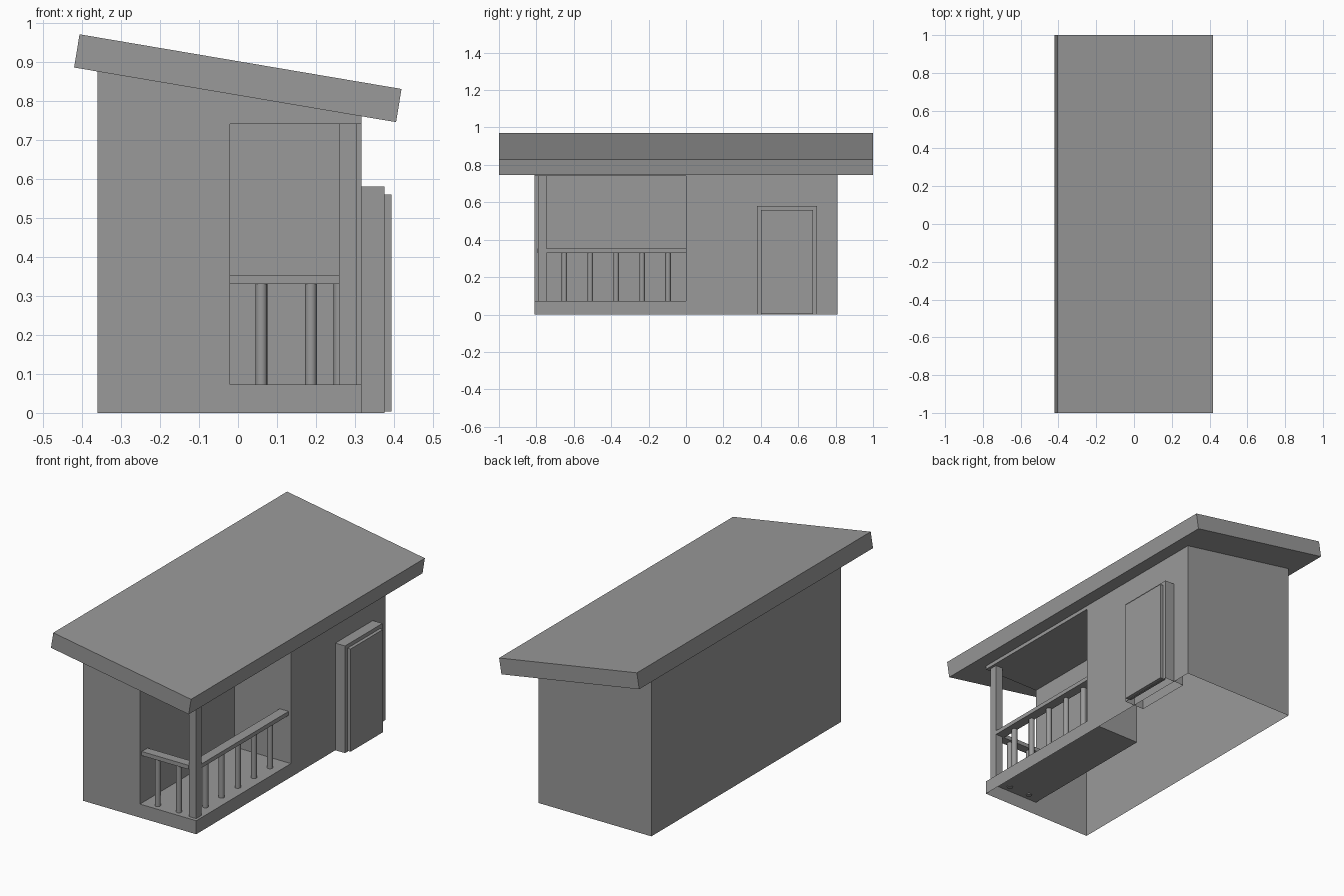
import bpy
import bmesh

cube = bpy.data.objects.get("Cube")
if cube:
    bpy.data.objects.remove(cube, do_unlink=True)

grey = bpy.data.materials.new("plain_grey")
grey.use_nodes = True
grey.diffuse_color = (0.32, 0.32, 0.32, 1)
grey.node_tree.nodes["Principled BSDF"].inputs["Base Color"].default_value = grey.diffuse_color


def finish(name, bm):
    mesh = bpy.data.meshes.new(name)
    bm.to_mesh(mesh)
    bm.free()
    mesh.materials.append(grey)
    obj = bpy.data.objects.new(name, mesh)
    bpy.context.collection.objects.link(obj)
    return obj


def sweep(bm, profile, y0, y1, front=True, back=True, open_bottom=False):
    """Extrude an anticlockwise x-z profile along y."""
    near = [bm.verts.new((x, y0, z)) for x, z in profile]
    far = [bm.verts.new((x, y1, z)) for x, z in profile]
    for i in range(len(profile)):
        j = (i + 1) % len(profile)
        if open_bottom and profile[i][1] == profile[j][1] == 0:
            continue
        bm.faces.new((near[j], near[i], far[i], far[j]))
    if front:
        bm.faces.new(near)
    if back:
        bm.faces.new(far[::-1])


def rect(x0, x1, z0, z1):
    return [(x0, z0), (x1, z0), (x1, z1), (x0, z1)]


def box(name, x0, x1, y0, y1, z0, z1, open_bottom=False):
    bm = bmesh.new()
    sweep(bm, rect(x0, x1, z0, z1), y0, y1, open_bottom=open_bottom)
    return finish(name, bm)


LEFT, RIGHT, INNER, END = -0.36, 0.317, -0.02, 0.81
FLOOR, CEILING, LOW, HIGH = 0.073, 0.74, 0.76, 0.875

# Cabin shell, open underneath, with a porch recess in the front corner
bm = bmesh.new()
porch_profile = [(LEFT, 0), (RIGHT, 0), (RIGHT, FLOOR), (INNER, FLOOR),
                 (INNER, CEILING), (RIGHT, CEILING), (RIGHT, LOW), (LEFT, HIGH)]
sweep(bm, porch_profile, -END, 0, back=False, open_bottom=True)
room_profile = [(LEFT, 0), (RIGHT, 0), (RIGHT, LOW), (LEFT, HIGH)]
sweep(bm, room_profile, 0, END, front=False, open_bottom=True)
# Porch end wall
bm.faces.new([bm.verts.new((x, 0, z)) for x, z in rect(INNER, RIGHT, FLOOR, CEILING)])
bmesh.ops.remove_doubles(bm, verts=bm.verts, dist=0.0001)
finish("cabin_walls", bm)

# Sloping roof slab
bm = bmesh.new()
sweep(bm, [(-0.42, 0.885), (0.405, 0.745), (0.419, 0.83), (-0.406, 0.97)], -1, 1)
finish("roof", bm)

# Door and its frame
box("door_frame", 0.257, 0.375, 0.38, 0.70, 0, 0.58, open_bottom=True)
box("door", 0.36, 0.393, 0.402, 0.68, 0.004, 0.56)

# Porch post and handrails
box("porch_post", 0.26, 0.303, -0.79, -0.746, FLOOR, CEILING)
box("front_rail", INNER, 0.26, -0.795, -0.745, 0.33, 0.352)
box("side_rail", 0.25, 0.303, -0.746, 0, 0.33, 0.352)


# Round balusters
def baluster(name, x, y):
    bottom, top = FLOOR - 0.004, 0.332
    bpy.ops.mesh.primitive_cylinder_add(vertices=16, radius=0.015, depth=top - bottom,
                                        location=(x, y, (top + bottom) / 2))
    obj = bpy.context.object
    obj.name = name
    obj.data.materials.append(grey)
    bpy.ops.object.shade_smooth_by_angle()


for i in range(2):
    baluster(f"front_baluster_{i + 1}", 0.06 + i * 0.127, -0.772)
for i in range(5):
    baluster(f"side_baluster_{i + 1}", 0.26, -0.65 + i * 0.1385)
